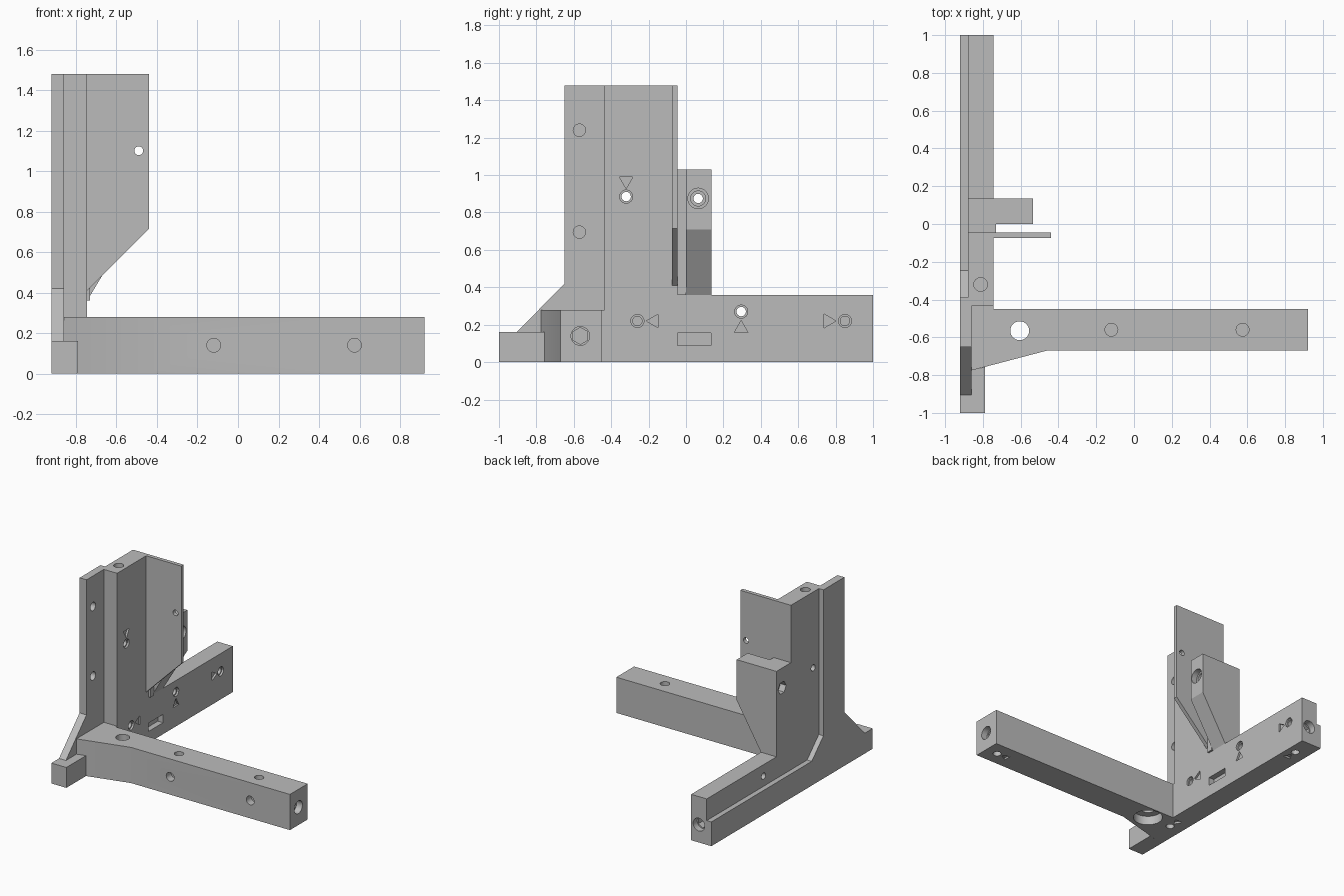
import bpy
import bmesh
from math import cos, sin, radians

if "Cube" in bpy.data.objects:
    bpy.data.objects.remove(bpy.data.objects["Cube"], do_unlink=True)

grey = bpy.data.materials.new("mid_grey")
grey.use_nodes = True
grey.diffuse_color = (0.5, 0.5, 0.5, 1)
grey.node_tree.nodes["Principled BSDF"].inputs["Base Color"].default_value = grey.diffuse_color

PLACE = {"x": lambda u, v, w: (w, u, v),
         "y": lambda u, v, w: (u, w, v),
         "z": lambda u, v, w: (u, v, w)}


def add_prism(bm, axis, points, lo, hi):
    """Extrude a flat outline along one axis."""
    put = PLACE[axis]
    face = bm.faces.new([bm.verts.new(put(u, v, lo)) for u, v in points])
    new = bmesh.ops.extrude_face_region(bm, geom=[face])["geom"]
    shift = put(0, 0, hi - lo)
    bmesh.ops.translate(bm, vec=shift, verts=[g for g in new if isinstance(g, bmesh.types.BMVert)])
    bmesh.ops.recalc_face_normals(bm, faces=bm.faces[:])


def to_object(name, bm):
    mesh = bpy.data.meshes.new(name)
    bm.to_mesh(mesh)
    bm.free()
    mesh.materials.append(grey)
    obj = bpy.data.objects.new(name, mesh)
    bpy.context.collection.objects.link(obj)
    return obj


def prism(name, axis, points, lo, hi):
    bm = bmesh.new()
    add_prism(bm, axis, points, lo, hi)
    return to_object(name, bm)


def ngon(centre, radius, sides=32, turn=0):
    u, v = centre
    angles = [radians(turn + 360 * i / sides) for i in range(sides)]
    return [(u + radius * cos(a), v + radius * sin(a)) for a in angles]


def rect(u0, u1, v0, v1):
    return [(u0, v0), (u1, v0), (u1, v1), (u0, v1)]


def cut(parts, axis, points, lo, hi):
    """Remove a prism from each listed part."""
    tool = prism("cutter", axis, points, lo, hi)
    tool.hide_render = True
    for part in parts:
        mod = part.modifiers.new("cut", "BOOLEAN")
        mod.operation, mod.solver, mod.object = "DIFFERENCE", "EXACT", tool
        bpy.context.view_layer.objects.active = part
        bpy.ops.object.modifier_apply(modifier=mod.name)
    bpy.data.objects.remove(tool, do_unlink=True)


# Key planes
OUT, SKIN, FLANGE, INNER = -0.92, -0.88, -0.86, -0.745
FRONT, TOP, RAIL_TOP, ARM_TOP = -0.435, 1.48, 0.36, 0.28

# Front arm with its flared root
arm = prism("front_arm", "z", [(FLANGE, -0.775), (-0.46, -0.67), (0.92, -0.67), (0.92, -0.45),
                               (INNER, -0.45), (INNER, FRONT), (FLANGE, FRONT)], 0, ARM_TOP)
# Front flange and foot
flange = prism("front_flange", "x", [(-1, 0), (-1, 0.16), (-0.905, 0.16), (-0.65, 0.42),
                                     (-0.65, TOP), (FRONT, TOP), (FRONT, 0)], OUT, FLANGE)
foot = prism("front_foot", "z", [(FLANGE, -1), (-0.79, -1), (-0.79, -0.757), (FLANGE, -0.775)], 0, 0.16)
# Side rail and column in one outline, with the raised outer skin
column = prism("side_rail_and_column", "x",
               [(FRONT, 0), (1, 0), (1, RAIL_TOP), (0.135, RAIL_TOP), (0.135, 1.03),
                (-0.045, 1.03), (-0.045, TOP), (FRONT, TOP)], SKIN, INNER)
skin = prism("outer_skin", "x", [(FRONT, 0), (1, 0), (1, 0.19), (-0.245, 0.19),
                                 (-0.39, 0.335), (-0.39, TOP), (FRONT, TOP)], OUT, SKIN)
# Thin wing plate, spacer and clamp block
wing = prism("wing_plate", "y", [(INNER, 0.41), (-0.44, 0.715), (-0.44, TOP), (INNER, TOP)], -0.075, -0.045)
spacer = prism("spacer", "y", rect(INNER, -0.73, RAIL_TOP, 1.03), -0.045, 0)
block = prism("clamp_block", "y", [(INNER, RAIL_TOP), (-0.535, 0.71), (-0.535, 1.03), (INNER, 1.03)], 0, 0.135)

# Pockets in the arm: top and front
for x in (-0.12, 0.575):
    cut([arm], "z", ngon((x, -0.56), 0.034), 0.2, 0.3)
    cut([arm], "y", ngon((x, 0.14), 0.034), -0.7, -0.61)
# Large counterbored hole through the arm root
cut([arm], "z", ngon((-0.605, -0.565), 0.05), -0.1, 0.4)
cut([arm], "z", ngon((-0.605, -0.565), 0.105), -0.1, 0.07)

# End sockets of arm and rail, round mouth and hexagonal seat
cut([arm], "x", ngon((-0.565, 0.14), 0.05), 0.87, 1)
cut([arm], "x", ngon((-0.565, 0.14), 0.045, 6, 30), 0.76, 0.88)
cut([column], "y", ngon((-0.812, 0.14), 0.05), 0.95, 1.1)
cut([column], "y", ngon((-0.812, 0.14), 0.045, 6, 30), 0.84, 0.96)

# Pockets in the flange and the column top
for z in (0.695, 1.24):
    cut([flange], "x", ngon((-0.57, z), 0.033), -0.9, -0.8)
cut([column], "z", ngon((-0.812, -0.32), 0.036), 1.38, 1.6)

# Side screw holes with arrow marks: y, z, through, arrow offset, arrow turn
for y, z, through, dy, dz, turn in ((-0.32, 0.885, True, 0, 0.085, -90),
                                    (0.295, 0.27, True, 0, -0.09, 90),
                                    (-0.26, 0.22, False, 0.09, 0, 180),
                                    (0.85, 0.22, False, -0.09, 0, 0)):
    cut([column], "x", ngon((y, z), 0.035), INNER - 0.015, -0.7)
    cut([column], "x", ngon((y, z), 0.025), -1 if through else -0.81, -0.74)
    cut([column], "x", ngon((y + dy, z + dz), 0.042, 3, turn), INNER - 0.015, -0.7)

# Underside screw holes with arrow marks
for part, x, y, dx, dy, turn in ((arm, 0.82, -0.56, -0.08, 0, 0),
                                 (arm, -0.81, -0.56, 0, 0.08, -90),
                                 (column, -0.815, 0.84, 0, -0.08, 90)):
    cut([part], "z", ngon((x, y), 0.03), -0.1, 0.08)
    cut([part], "z", ngon((x + dx, y + dy), 0.036, 3, turn), -0.1, 0.015)

# Label slot in the rail
cut([column], "x", rect(-0.045, 0.135, 0.09, 0.155), -0.79, -0.7)

# Clamp bolt hole: through bore, stepped head seat, nut pocket on the far side
clamp = (0.065, 0.875)
cut([column, block], "x", ngon(clamp, 0.025), -1, -0.4)
cut([block], "x", ngon(clamp, 0.055), -0.58, -0.4)
cut([block], "x", ngon(clamp, 0.04), -0.62, -0.57)
cut([column], "x", ngon(clamp, 0.05, 6), -1, -0.83)

# Small hole in the wing plate
cut([wing], "y", ngon((-0.49, 1.1), 0.022), -0.2, 0)

# Smooth bores, sharp edges
for obj in (arm, flange, foot, column, skin, wing, spacer, block):
    bpy.ops.object.select_all(action="DESELECT")
    obj.select_set(True)
    bpy.context.view_layer.objects.active = obj
    bpy.ops.object.shade_smooth_by_angle(angle=radians(30))
